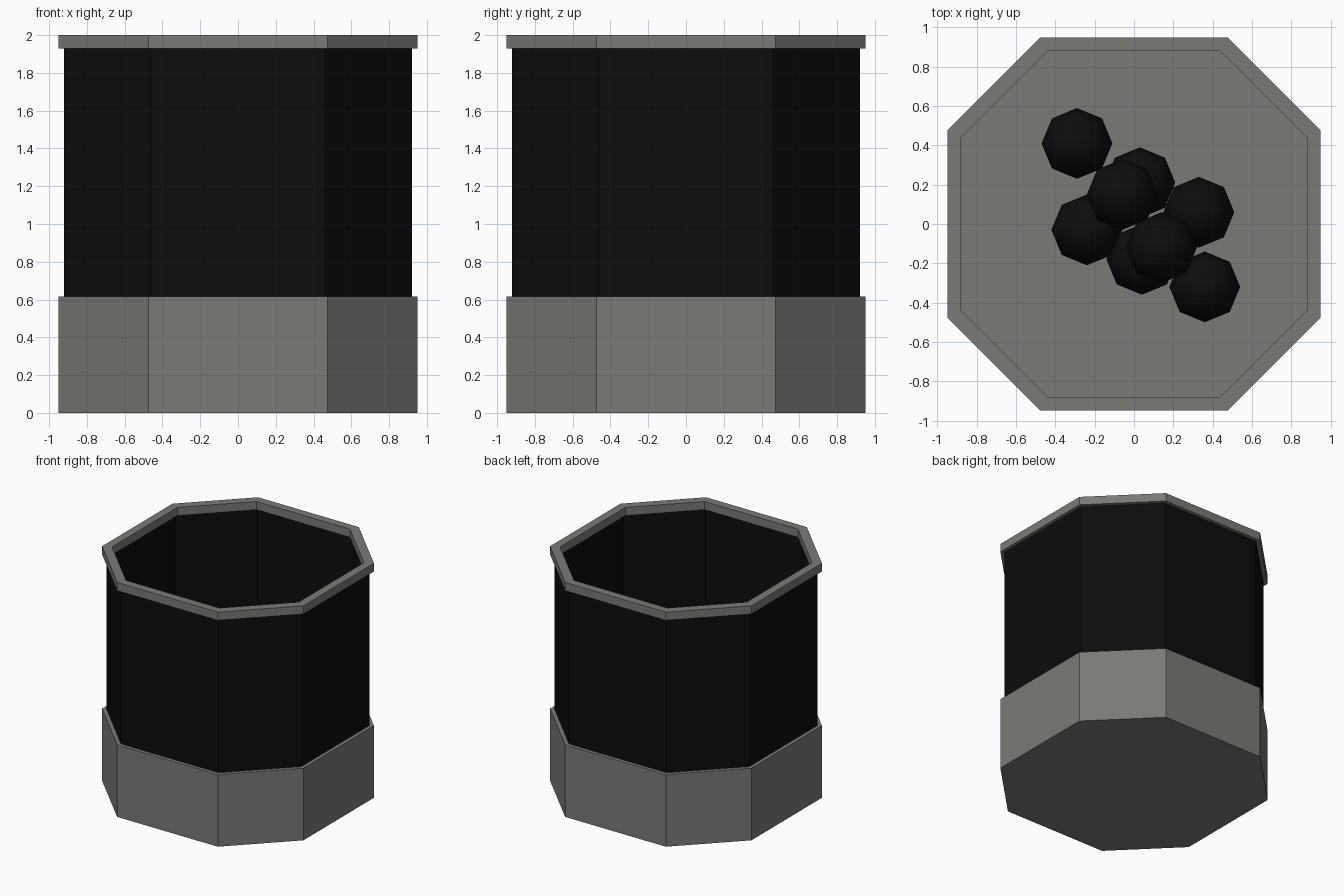
import bpy
import bmesh

cube = bpy.data.objects.get("Cube")
if cube:
    bpy.data.objects.remove(cube, do_unlink=True)


def make_material(name, colour):
    mat = bpy.data.materials.new(name)
    mat.use_nodes = True
    mat.diffuse_color = (*colour, 1)
    bsdf = mat.node_tree.nodes["Principled BSDF"]
    bsdf.inputs["Base Color"].default_value = (*colour, 1)
    bsdf.inputs["Roughness"].default_value = 0.8
    return mat


stone = make_material("warm grey", (0.2, 0.193, 0.182))
dark = make_material("near black", (0.0035, 0.0035, 0.0035))


def add_object(name, bm, mat):
    bmesh.ops.recalc_face_normals(bm, faces=bm.faces)
    mesh = bpy.data.meshes.new(name)
    bm.to_mesh(mesh)
    bm.free()
    mesh.materials.append(mat)
    obj = bpy.data.objects.new(name, mesh)
    bpy.context.collection.objects.link(obj)
    return obj


def octagon(bm, r, z):
    # Square with its corners cut at half the side
    h = r / 2
    points = [(r, -h), (r, h), (h, r), (-h, r),
              (-r, h), (-r, -h), (-h, -r), (h, -r)]
    return [bm.verts.new((x, y, z)) for x, y in points]


def bridge(bm, a, b):
    for i in range(len(a)):
        j = (i + 1) % len(a)
        bm.faces.new((a[i], a[j], b[j], b[i]))


def prism(name, r, z0, z1, mat):
    bm = bmesh.new()
    low, high = octagon(bm, r, z0), octagon(bm, r, z1)
    bridge(bm, low, high)
    bm.faces.new(low)
    bm.faces.new(high)
    return add_object(name, bm, mat)


def tube(name, outer, inner, z0, z1, mat):
    bm = bmesh.new()
    loops = [octagon(bm, r, z) for r, z in
             ((outer, z0), (outer, z1), (inner, z1), (inner, z0))]
    for i in range(4):
        bridge(bm, loops[i], loops[(i + 1) % 4])
    return add_object(name, bm, mat)


# Container: solid base, dark wall and top rim
BASE_TOP, WALL_TOP = 0.615, 1.93
prism("base", 0.95, 0, BASE_TOP, stone)
tube("wall", 0.92, 0.91, BASE_TOP, WALL_TOP, dark)
tube("rim", 0.95, 0.88, WALL_TOP, 2.0, stone)

# Pile of balls lying on the floor, two of them on top
R = 0.18
floor_balls = [(-0.29, 0.41), (0.03, 0.21), (0.33, 0.06),
               (-0.24, -0.03), (0.04, -0.18), (0.36, -0.32)]
upper_balls = [(-0.06, 0.15), (0.14, -0.12)]


def ball(name, x, y, z):
    bm = bmesh.new()
    bmesh.ops.create_uvsphere(bm, u_segments=8, v_segments=8, radius=R)
    obj = add_object(name, bm, dark)
    obj.location = (x, y, z)
    for poly in obj.data.polygons:
        poly.use_smooth = True


for i, (x, y) in enumerate(floor_balls):
    ball(f"floor_ball_{i + 1}", x, y, BASE_TOP + R)
for i, (x, y) in enumerate(upper_balls):
    ball(f"upper_ball_{i + 1}", x, y, BASE_TOP + R * 2.8)
